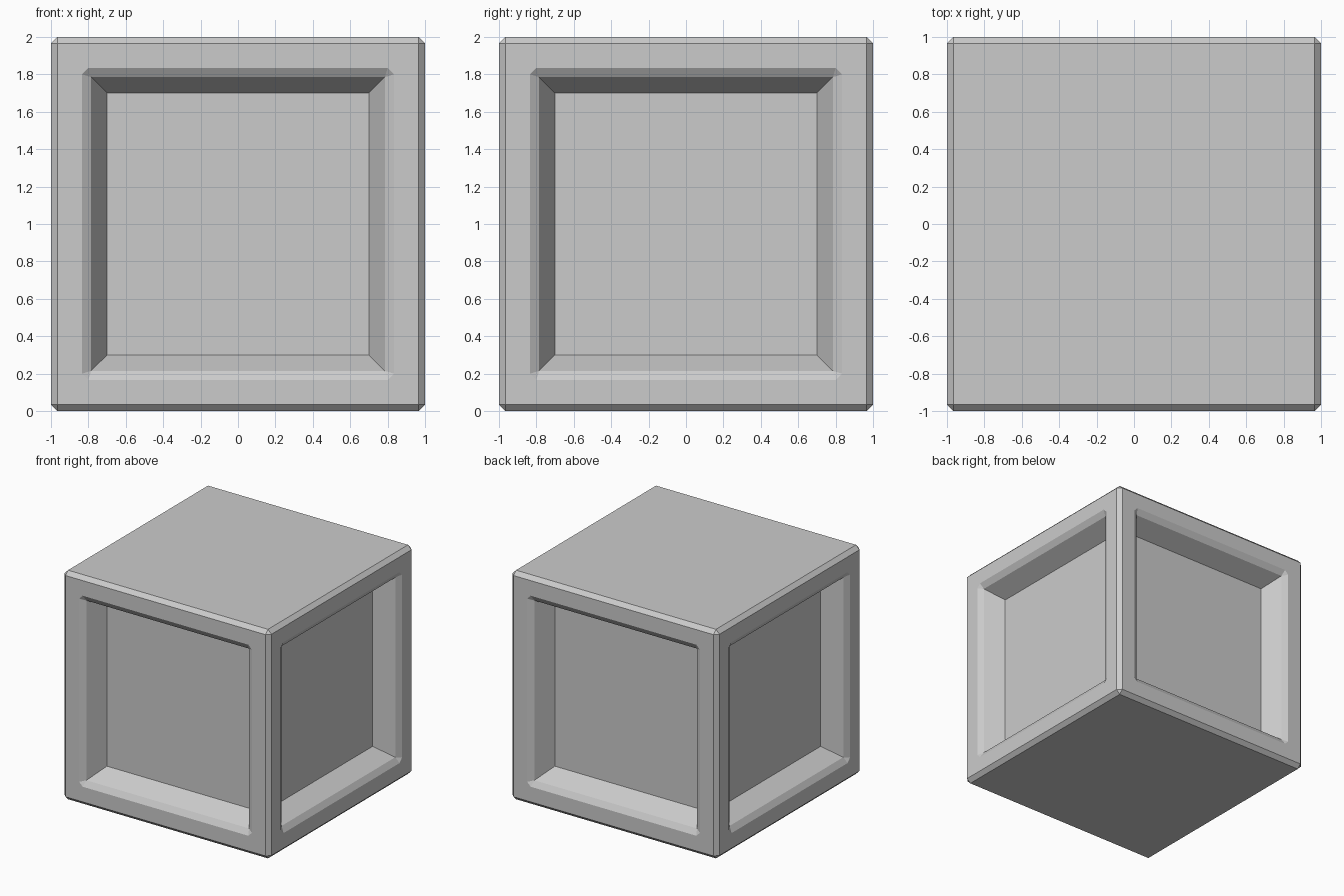
import bpy
import bmesh
from math import radians
from mathutils import Matrix, Vector

cube = bpy.data.objects.get("Cube")
if cube:
    bpy.data.objects.remove(cube, do_unlink=True)

BEVEL = 0.034       # chamfer on outer edges and recess rims
RIM = 0.80          # half-width of each recess opening before its chamfer
LIP = 0.785         # half-width at the inside of the rim chamfer
LIP_DEPTH = 0.03
FLOOR = 0.70        # half-width of the recess floor
DEPTH = 0.19

grey = bpy.data.materials.new("plain_grey")
grey.use_nodes = True
colour = (0.6, 0.6, 0.6, 1)
grey.diffuse_color = colour
grey.node_tree.nodes["Principled BSDF"].inputs["Base Color"].default_value = colour

# Chamfered block with its four sides left open
bm = bmesh.new()
bmesh.ops.create_cube(bm, size=2)
bmesh.ops.bevel(bm, geom=bm.edges[:], offset=BEVEL, segments=1,
                profile=0.5, affect='EDGES')
sides = [f for f in bm.faces
         if f.calc_area() > 1 and abs(f.normal.z) < 0.5]
bmesh.ops.delete(bm, geom=sides, context='FACES_ONLY')


def add_recessed_side(turn):
    """Frame, chamfered rim, sloped walls and floor of one side."""
    def vert(x, z, depth=0):
        return bm.verts.new(turn @ Vector((x, depth - 1, z)))

    corners = [(-1, -1), (1, -1), (1, 1), (-1, 1)]
    edge = 1 - BEVEL
    outer = [vert(x * edge, z * edge) for x, z in corners]
    lip = [vert(x * LIP, z * LIP, LIP_DEPTH) for x, z in corners]
    floor = [vert(x * FLOOR, z * FLOOR, DEPTH) for x, z in corners]
    # each rim corner is clipped, so it has an incoming and an outgoing point
    rim = []
    for x, z in corners:
        wide = vert(x * (RIM + BEVEL), z * RIM)
        tall = vert(x * RIM, z * (RIM + BEVEL))
        rim.append((wide, tall) if x * z > 0 else (tall, wide))

    for i in range(4):
        j = (i + 1) % 4
        start, end = rim[i]
        bm.faces.new((outer[i], end, start))
        bm.faces.new((outer[i], outer[j], rim[j][0], end))
        bm.faces.new((start, end, lip[i]))
        bm.faces.new((end, rim[j][0], lip[j], lip[i]))
        bm.faces.new((lip[i], lip[j], floor[j], floor[i]))
    bm.faces.new(floor)


for quarter in range(4):
    add_recessed_side(Matrix.Rotation(radians(90 * quarter), 3, 'Z'))

# Join the sides to the block and stand it on the ground
bmesh.ops.remove_doubles(bm, verts=bm.verts[:], dist=0.0005)
bmesh.ops.recalc_face_normals(bm, faces=bm.faces[:])
bmesh.ops.translate(bm, verts=bm.verts[:], vec=(0, 0, 1))

mesh = bpy.data.meshes.new("recessed_crate")
bm.to_mesh(mesh)
bm.free()
mesh.materials.append(grey)
crate = bpy.data.objects.new("recessed_crate", mesh)
bpy.context.collection.objects.link(crate)
